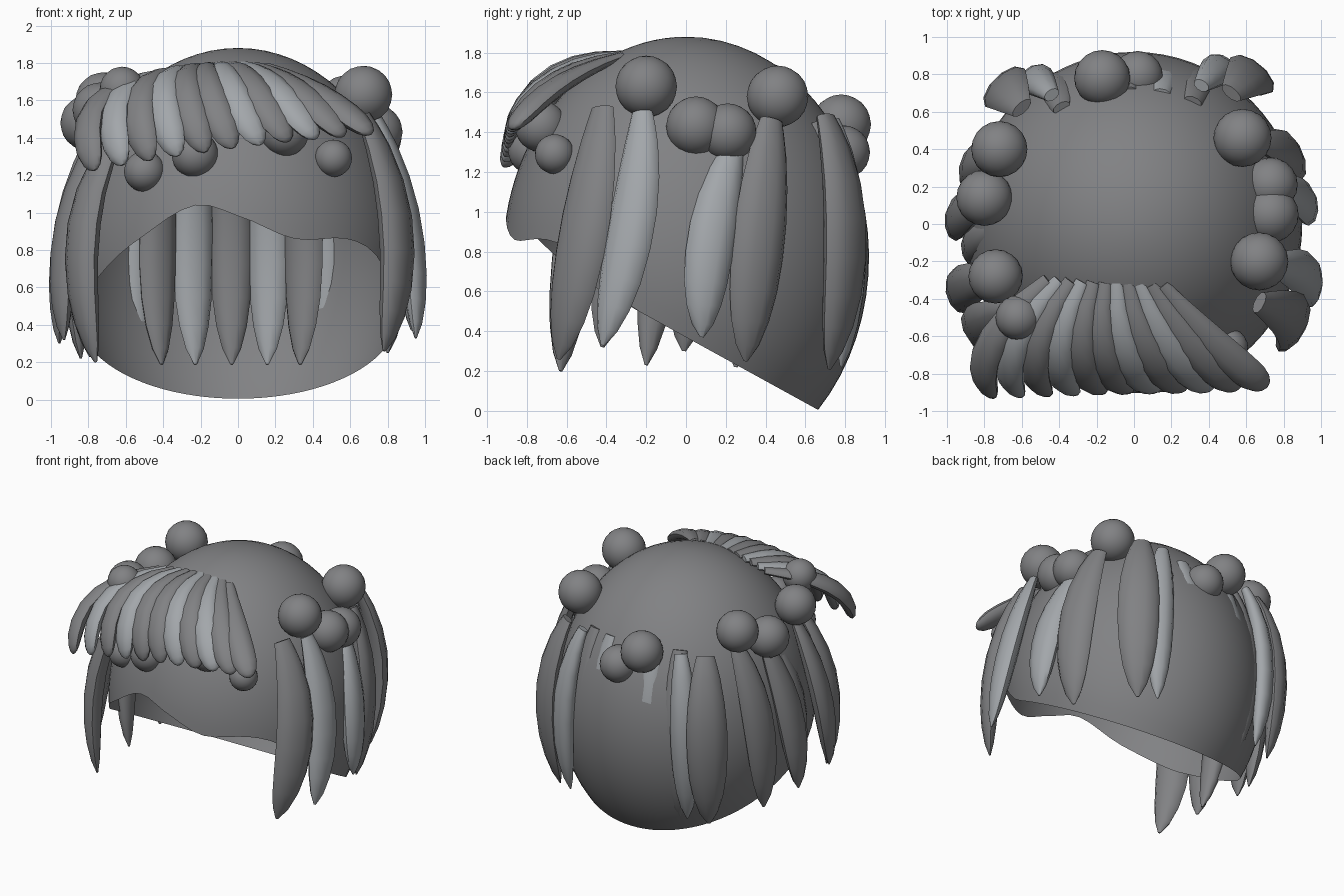
import bpy, bmesh, math
from mathutils import Vector

if "Cube" in bpy.data.objects:
    bpy.data.objects.remove(bpy.data.objects["Cube"])

RX, RY, RZ, CZ = 0.90, 0.92, 1.108, 0.772   # head ellipsoid


def material(name, rgb):
    m = bpy.data.materials.new(name)
    m.diffuse_color = (*rgb, 1)
    m.use_nodes = True
    m.node_tree.nodes["Principled BSDF"].inputs["Base Color"].default_value = m.diffuse_color
    return m


DARK = material("dark_hair", (.22, .222, .23))
LIGHT = material("light_hair", (.365, .385, .405))


def finish(bm, name, mat=DARK, angle=50):
    bmesh.ops.recalc_face_normals(bm, faces=bm.faces)
    me = bpy.data.meshes.new(name)
    bm.to_mesh(me)
    bm.free()
    me.materials.append(mat)
    ob = bpy.data.objects.new(name, me)
    bpy.context.collection.objects.link(ob)
    bpy.ops.object.select_all(action='DESELECT')
    ob.select_set(True)
    bpy.context.view_layer.objects.active = ob
    bpy.ops.object.shade_smooth_by_angle(angle=math.radians(angle))


# wavy hairline: height added to a sloping plane, by azimuth in degrees from the front
BUMP = [(-180, 0), (-60, 0), (-34, .09), (-15, .195), (0, .115), (19.5, .015),
        (42, .11), (56, .11), (72, 0), (180, 0)]


def rim(phi, y):
    deg = math.degrees(phi)
    base = 0.37 - 0.55 * y
    for k in range(1, len(BUMP) - 2):
        (a, u), (b, v) = BUMP[k], BUMP[k + 1]
        if a <= deg <= b:                 # smooth cubic through the points
            m0, m1 = (v - BUMP[k - 1][1]) / 2, (BUMP[k + 2][1] - u) / 2
            t = (deg - a) / (b - a)
            return (base + (2 * t ** 3 - 3 * t ** 2 + 1) * u + (t ** 3 - 2 * t ** 2 + t) * m0
                    + (3 * t ** 2 - 2 * t ** 3) * v + (t ** 3 - t ** 2) * m1)
    return base


def on_head(phi, t):
    return Vector((RX * math.sin(t) * math.sin(phi),
                   -RY * math.sin(t) * math.cos(phi), CZ + RZ * math.cos(t)))


def make_cap(cols=72, rows=24):
    bm = bmesh.new()
    top = bm.verts.new((0, 0, CZ + RZ))
    grid = []
    for c in range(cols):
        phi = -math.pi + 2 * math.pi * c / cols
        lo, hi = 0.5, 2.9
        for _ in range(30):               # where this column meets the hairline
            m = (lo + hi) / 2
            p = on_head(phi, m)
            if p.z > rim(phi, p.y):
                lo = m
            else:
                hi = m
        grid.append([bm.verts.new(on_head(phi, lo * r / rows)) for r in range(1, rows + 1)])
    for c in range(cols):
        a, b = grid[c], grid[(c + 1) % cols]
        bm.faces.new((top, a[0], b[0]))
        for r in range(rows - 1):
            bm.faces.new((a[r], a[r + 1], b[r + 1], b[r]))
    finish(bm, "hair_cap")


# half-width along a strand, root to tip
PROFILE = [(0, .44), (.06, .56), (.15, .72), (.3, .90), (.45, 1), (.6, 1),
           (.74, .91), (.85, .73), (.94, .45), (1, .08)]
BLUNT = [(0, .42), (.15, .62), (.3, .80), (.45, .93), (.6, 1), (.75, 1),
         (.86, .92), (.94, .70), (.98, .45), (1, .15)]


def make_lock(name, top, mid, tip, width, depth, mat=DARK, profile=PROFILE, sides=10):
    """Tapered strand whose spine passes through top, mid and tip."""
    a, m, b = Vector(top), Vector(mid), Vector(tip)
    ctrl = 2 * m - (a + b) / 2
    bm = bmesh.new()
    rings = []
    for t, s in profile:
        p = a * (1 - t) ** 2 + ctrl * 2 * t * (1 - t) + b * t * t
        tan = ((ctrl - a) * (1 - t) + (b - ctrl) * t).normalized()
        out = Vector((p.x / RX ** 2, p.y / RY ** 2, (p.z - CZ) / RZ ** 2))
        side = tan.cross(out).normalized()
        out = side.cross(tan).normalized()
        rings.append([bm.verts.new(p + side * (width * s * math.cos(k)) + out * (depth * s * math.sin(k)))
                      for k in (2 * math.pi * i / sides for i in range(sides))])
    for r, q in zip(rings, rings[1:]):
        for i in range(sides):
            j = (i + 1) % sides
            bm.faces.new((r[i], r[j], q[j], q[i]))
    bm.faces.new(rings[0])
    bm.faces.new(rings[-1])
    finish(bm, name, mat)


def make_ball(name, loc, r):
    bm = bmesh.new()
    bmesh.ops.create_icosphere(bm, subdivisions=3, radius=r)
    bmesh.ops.translate(bm, verts=bm.verts, vec=loc)
    finish(bm, name)


make_cap()

# hanging locks on the sides and back corners: top, middle, tip, half width, colour
side_locks = [
    ((.67, -.42, 1.52), (.845, -.51, .92), (.78, -.64, .26), .14, DARK),
    ((.74, -.22, 1.50), (.905, -.27, .95), (.95, -.42, .33), .12, LIGHT),
    ((.75, .24, 1.32), (.89, .13, .88), (.93, .08, .37), .12, LIGHT),
    ((.68, .43, 1.46), (.83, .37, .90), (.80, .30, .25), .14, DARK),
    ((.52, .70, 1.48), (.63, .80, .90), (.57, .72, .21), .145, DARK),
    ((.36, .74, 1.46), (.46, .83, .90), (.44, .78, .22), .10, LIGHT),
    ((-.64, -.46, 1.42), (-.83, -.55, .88), (-.76, -.63, .20), .125, DARK),
    ((-.74, -.28, 1.42), (-.91, -.34, .90), (-.93, -.42, .32), .12, DARK),
    ((-.69, -.02, 1.38), (-.85, -.11, .88), (-.79, -.20, .23), .10, DARK),
    ((-.78, .14, 1.40), (-.92, .05, .88), (-.955, -.01, .30), .12, DARK),
    ((-.70, .38, 1.46), (-.85, .33, .90), (-.84, .25, .22), .125, DARK),
    ((-.60, .62, 1.46), (-.69, .73, .90), (-.66, .66, .20), .145, DARK),
    ((-.44, .69, 1.46), (-.53, .775, .90), (-.51, .71, .22), .10, LIGHT),
]
for i, (a, m, b, w, mat) in enumerate(side_locks):
    make_lock(f"side_lock_{i + 1}", a, m, b, w, .07, mat)

# back locks mostly sunk in the cap, visible inside through the face opening
for i, x in enumerate((-.43, -.24, -.035, .165, .35)):
    yo = .92 * math.sqrt(1 - (x / RX) ** 2)
    make_lock(f"back_lock_{i + 1}", (x * .9, yo * .77, 1.45),
              (x, yo * .915, .85), (x * .95, yo * .81, .19), .112, .065,
              LIGHT if i in (1, 3) else DARK)

# fringe: strands fanning out of a parting on the forehead
N = 11
for i in range(N):
    t = i / (N - 1)
    arch = 4 * t * (1 - t)
    root = (-.46 + .61 * t, -.30 - .03 * t, 1.73 + .05 * t + .03 * arch)
    mid = (-.77 + 1.21 * t, -.65 - .04 * arch, 1.56 + .07 * t + .075 * arch)
    tip = (-.76 + 1.47 * t, -.92 + .05 * t, 1.23 + .19 * t + .02 * arch)
    make_lock(f"fringe_{i + 1}", root, mid, tip, .09, .05,
              LIGHT if i in (1, 3, 6, 8) else DARK, BLUNT)

# round curls around the crown
curls = [
    (.67, -.20, 1.63, .155), (.73, .05, 1.43, .15), (.73, .21, 1.40, .145),
    (.58, .46, 1.58, .155), (-.72, .40, 1.60, .15), (-.80, .14, 1.48, .15),
    (-.74, -.28, 1.55, .145), (-.62, -.50, 1.66, .12), (-.17, .78, 1.44, .15),
    (.02, .79, 1.30, .135), (.51, -.66, 1.29, .10), (.25, -.73, 1.43, .13),
    (-.23, -.77, 1.31, .125), (-.50, -.68, 1.22, .11),
]
for i, (x, y, z, r) in enumerate(curls):
    make_ball(f"curl_{i + 1}", (x, y, z), r)
